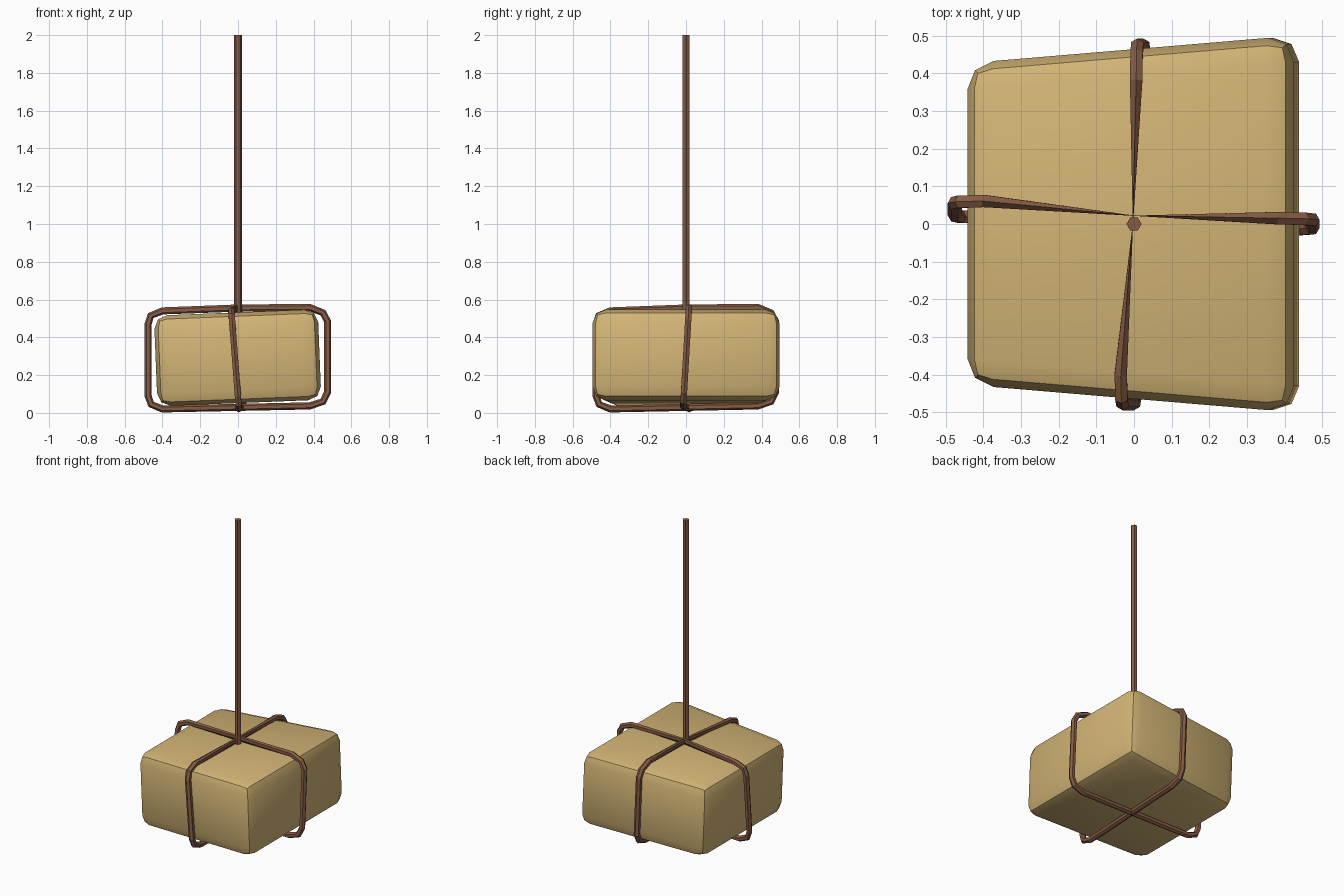
import bpy
import bmesh
import math
from mathutils import Matrix, Vector

if "Cube" in bpy.data.objects:
    bpy.data.objects.remove(bpy.data.objects["Cube"], do_unlink=True)


def make_material(name, color):
    mat = bpy.data.materials.new(name)
    mat.use_nodes = True
    mat.diffuse_color = color
    mat.node_tree.nodes["Principled BSDF"].inputs["Base Color"].default_value = color
    return mat


def finish(name, bm, mat):
    bmesh.ops.recalc_face_normals(bm, faces=bm.faces[:])
    mesh = bpy.data.meshes.new(name)
    bm.to_mesh(mesh)
    bm.free()
    mesh.materials.append(mat)
    obj = bpy.data.objects.new(name, mesh)
    bpy.context.collection.objects.link(obj)
    return obj


tan = make_material("tan", (0.65, 0.46, 0.18, 1))
brown = make_material("rope brown", (0.24, 0.107, 0.058, 1))

# Block: tapered in depth, slightly tilted, with rounded edges
bm = bmesh.new()
bmesh.ops.create_cube(bm, size=2)
for v in bm.verts:
    depth = 0.5 if v.co.x > 0 else 0.427
    v.co = Vector((v.co.x * 0.434, v.co.y * depth, v.co.z * 0.24))
bmesh.ops.bevel(bm, geom=bm.edges[:], offset=0.07, offset_type='OFFSET',
                segments=2, profile=0.5, affect='EDGES', clamp_overlap=True)
bm.transform(Matrix.Translation((-0.002, 0, 0.292)) @ Matrix.Rotation(math.radians(-2.3), 4, 'Y'))
block = finish("block", bm, tan)
bpy.ops.object.select_all(action='DESELECT')
block.select_set(True)
bpy.context.view_layer.objects.active = block
bpy.ops.object.shade_smooth_by_angle(angle=math.radians(30))

# Rope loops: one shared outline (across, up), starting at the top knot
OUTLINE = [(0, 0.555), (0.38, 0.558), (0.45, 0.53), (0.474, 0.485),
           (0.474, 0.11), (0.45, 0.06), (0.38, 0.037),
           (-0.4, 0.021), (-0.46, 0.045), (-0.476, 0.09),
           (-0.476, 0.47), (-0.462, 0.515), (-0.4, 0.54)]
ROPE_RADIUS = 0.019
SIDES = 6


def rope_loop(name, place, knot, plus_side, minus_side):
    """Each side gives the sideways drift at its top and bottom."""
    bm = bmesh.new()
    points = [Vector(p) for p in OUTLINE]
    rings = []
    for i, p in enumerate(points):
        before = (p - points[i - 1]).normalized()
        after = (points[(i + 1) % len(points)] - p).normalized()
        tangent = (before + after).normalized()
        normal = Vector((-tangent.y, tangent.x))
        top, bottom = plus_side if p.x > 0 else minus_side
        drift = bottom + (top - bottom) * (p.y - 0.03) / 0.52
        width = ROPE_RADIUS
        if i == 0:  # the strands pinch together at the knot
            drift, width = knot, 0.0005
        ring = []
        for k in range(SIDES):
            a = math.tau * k / SIDES
            q = p + normal * (math.cos(a) * ROPE_RADIUS)
            ring.append(bm.verts.new(place(q.x, drift + math.sin(a) * width, q.y)))
        rings.append(ring)
    for i, ring in enumerate(rings):
        following = rings[(i + 1) % len(rings)]
        for k in range(SIDES):
            j = (k + 1) % SIDES
            bm.faces.new((ring[k], ring[j], following[j], following[k]))
    return finish(name, bm, brown)


rope_loop("rope_side_to_side", lambda u, s, z: (u, s, z), 0.022,
          (0.015, -0.015), (0.062, 0.018))
rope_loop("rope_front_to_back", lambda u, s, z: (s, u, z), -0.003,
          (0.006, 0.028), (-0.036, 0.004))

# Hanging rope
bm = bmesh.new()
bmesh.ops.create_cone(bm, cap_ends=True, segments=SIDES, radius1=0.02, radius2=0.02, depth=1.47)
bm.transform(Matrix.Translation((0, 0, 1.265)) @ Matrix.Rotation(math.radians(30), 4, 'Z'))
finish("hanging_rope", bm, brown)
